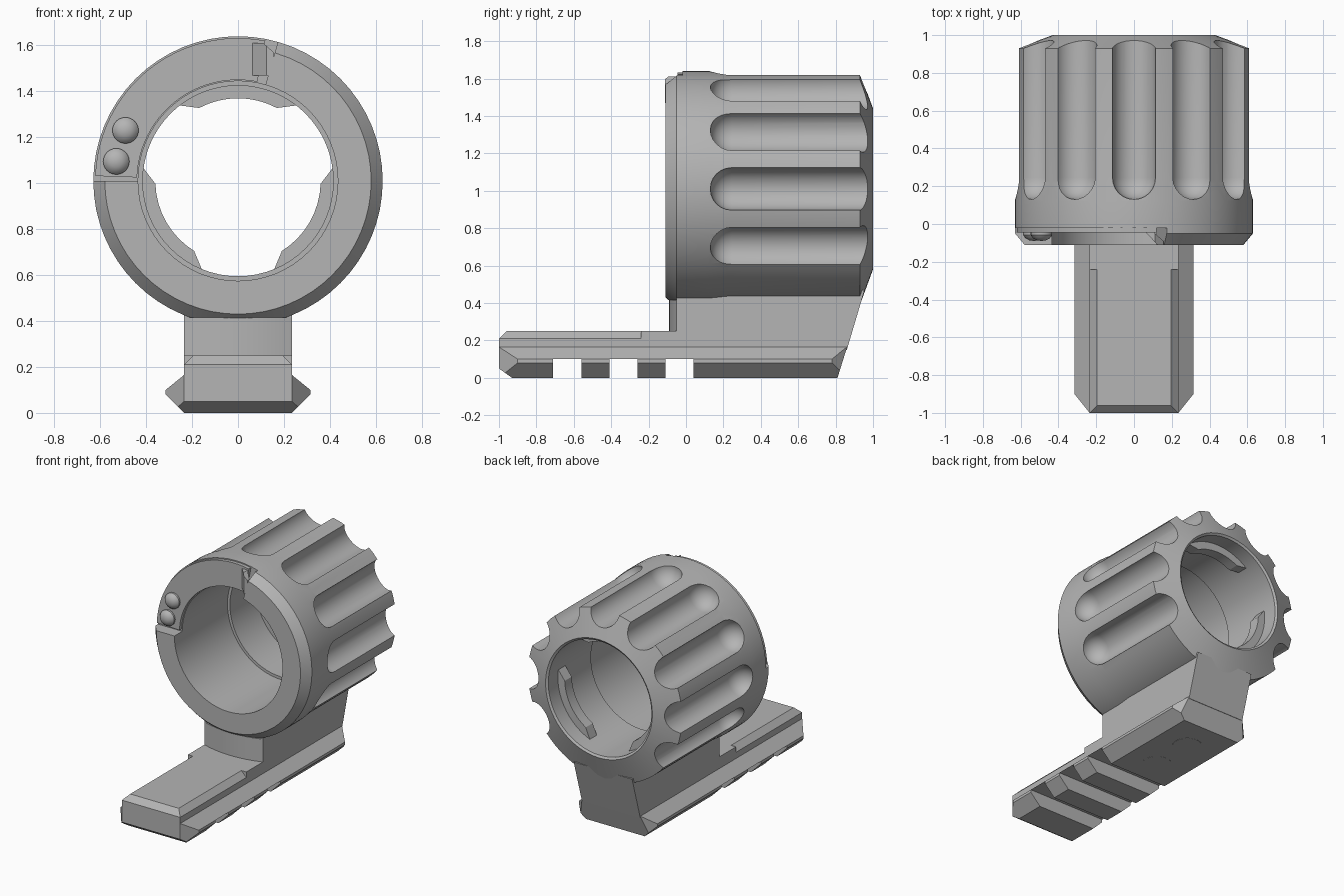
import bpy, bmesh, math
from mathutils import Vector, Matrix

default = bpy.data.objects.get("Cube")
if default:
    bpy.data.objects.remove(default, do_unlink=True)

grey = bpy.data.materials.new("matt_grey")
grey.use_nodes = True
GREY = (0.46, 0.46, 0.46, 1)
grey.diffuse_color = GREY
grey.node_tree.nodes["Principled BSDF"].inputs["Base Color"].default_value = GREY

AXIS_Z = 1.01      # height of the ring's axis
HALF = 0.235       # half width of the riser


def make(name, bm):
    bmesh.ops.recalc_face_normals(bm, faces=bm.faces)
    mesh = bpy.data.meshes.new(name)
    bm.to_mesh(mesh)
    bm.free()
    mesh.materials.append(grey)
    obj = bpy.data.objects.new(name, mesh)
    bpy.context.collection.objects.link(obj)
    return obj


def prism(points, axis, lo, hi):
    """Extrude a 2D outline along one axis."""
    def place(p, d):
        return {"x": (d, *p), "y": (p[0], d, p[1]), "z": (*p, d)}[axis]
    bm = bmesh.new()
    face = bm.faces.new([bm.verts.new(place(p, lo)) for p in points])
    moved = bmesh.ops.extrude_face_region(bm, geom=[face])["geom"]
    shift = Vector(place((0, 0), hi - lo))
    bmesh.ops.translate(bm, vec=shift, verts=[v for v in moved if isinstance(v, bmesh.types.BMVert)])
    return bm


def revolve(profile, steps, centre=(0, 0, 0), closed=True):
    """Turn (radius, y) points around a y-parallel axis."""
    bm = bmesh.new()
    verts = [bm.verts.new((r, y, 0)) for r, y in profile]
    pairs = list(zip(verts, verts[1:]))
    if closed:
        pairs.append((verts[-1], verts[0]))
    edges = [bm.edges.new(p) for p in pairs]
    bmesh.ops.spin(bm, geom=verts + edges, cent=(0, 0, 0), axis=(0, 1, 0),
                   angle=math.tau, steps=steps)
    bmesh.ops.remove_doubles(bm, verts=bm.verts, dist=0.0005)
    bmesh.ops.translate(bm, vec=centre, verts=bm.verts)
    return bm


def polar(r, degrees):
    a = math.radians(degrees)
    return (r * math.cos(a), AXIS_Z + r * math.sin(a))


def arc(r, start, end, n=24):
    return [polar(r, start + (end - start) * i / n) for i in range(n + 1)]


def slice_off(bm, point, normal):
    """Cut a convex solid by a plane and close the cut."""
    geom = bm.verts[:] + bm.edges[:] + bm.faces[:]
    bmesh.ops.bisect_plane(bm, geom=geom, plane_co=point, plane_no=normal, clear_outer=True)
    bmesh.ops.holes_fill(bm, edges=[e for e in bm.edges if e.is_boundary])


def cut(obj, cutter):
    cutter.hide_render = True
    mod = obj.modifiers.new("cut", "BOOLEAN")
    mod.operation = "DIFFERENCE"
    mod.solver = "EXACT"
    mod.object = cutter
    bpy.context.view_layer.objects.active = obj
    bpy.ops.object.modifier_apply(modifier=mod.name)
    bpy.data.objects.remove(cutter, do_unlink=True)


def smooth(obj):
    bpy.ops.object.select_all(action="DESELECT")
    obj.select_set(True)
    bpy.context.view_layer.objects.active = obj
    bpy.ops.object.shade_smooth_by_angle(angle=math.radians(28))


# Ring body with a stepped bore
ring = make("ring_body", revolve(
    [(0.435, -0.11), (0.58, -0.11), (0.63, -0.05), (0.63, 0.12), (0.62, 0.22), (0.62, 0.93),
     (0.43, 1.0), (0.415, 0.99), (0.415, 0.5), (0.435, 0.5)], 64, (0, 0, AXIS_Z)))

# Round-ended grip flutes, left out beside the mount
R = 0.115
tip = [(R * math.sin(math.radians(a)), 0.13 + R - R * math.cos(math.radians(a)))
       for a in range(0, 91, 15)]
for angle in range(-30, 211, 30):
    x, z = polar(0.622, angle)
    cut(ring, make("flute_cutter", revolve(tip + [(R, 1.2), (0, 1.2)], 32, (x, 0, z), False)))

# Recess in the front for the latch
recess = [polar(0.3, 74)] + arc(0.8, 74, 180) + [polar(0.3, 180)]
cut(ring, make("recess_cutter", prism(recess, "y", -0.3, -0.02)))
smooth(ring)

# Latch plate
latch = make("latch_plate", prism(
    arc(0.44, 178, 79) + arc(0.622, 79, 178), "y", -0.045, -0.015))
smooth(latch)

# Slanted catch at the latch end
catch = make("latch_catch", prism(
    [(0.05, -0.03), (0.125, -0.112), (0.155, -0.112), (0.155, -0.09), (0.09, -0.03)],
    "z", 1.47, 1.61))
bevel = bmesh.new()
bevel.from_mesh(catch.data)
slice_off(bevel, (0.11, 0, 1.61), (0.65, 0, 0.75))
bevel.to_mesh(catch.data)
bevel.free()

# Domed pins
dome = [(0, -0.09), (0.025, -0.086), (0.045, -0.075), (0.057, -0.058), (0.057, -0.04), (0, -0.04)]
for name, x, z in (("upper_pin", -0.49, 1.23), ("lower_pin", -0.53, 1.095)):
    smooth(make(name, revolve(dome, 24, (x, 0, z), False)))

# Bayonet lugs inside the bore
for i, mid in enumerate((90, 210, 330)):
    outline = arc(0.425, mid - 39, mid + 39, 12) + arc(0.36, mid + 28, mid - 28, 8)
    smooth(make(f"bayonet_lug_{i + 1}", prism(outline, "y", 0.8, 0.88)))

# Riser with a slanted back, joined to the ring
make("riser", prism([(-0.24, 0.15), (-0.24, 0.25), (-0.05, 0.25), (-0.05, 0.47),
                     (0.955, 0.47), (0.86, 0.15)], "x", -HALF, HALF))
bow = [(HALF * t / 6, -0.09 + 0.04 * (t / 6) ** 2) for t in range(-6, 7)]
smooth(make("riser_front", prism(bow + [(HALF, 0), (-HALF, 0)], "z", 0.24, 0.415)))

# Front deck with chamfered top edges
deck = prism([(-HALF, 0.15), (-HALF, 0.21), (-0.195, 0.25), (0.195, 0.25),
              (HALF, 0.21), (HALF, 0.15)], "y", -1, -0.24)
slice_off(deck, (0, -1, 0.21), (0, -1, 1))
make("front_deck", deck)

# Dovetail rail with trimmed ends
side = [(HALF, 0), (0.315, 0.08), (0.315, 0.1), (HALF, 0.165)]
rail_bm = prism(side + [(-x, z) for x, z in reversed(side)], "y", -1, 1)
slice_off(rail_bm, (0, -1, 0.05), (0, -0.05, -0.07))
slice_off(rail_bm, (0, 0.81, 0), (0, 0.4, -0.125))
for s in (-1, 1):
    slice_off(rail_bm, (s * HALF, -1, 0), (s * 0.1, -0.08, 0))
    slice_off(rail_bm, (s * HALF, 0.86, 0), (s * 0.1, 0.1, 0))
rail = make("dovetail_rail", rail_bm)

# Cross slots under the rail
for y in (-0.71, -0.41, -0.11):
    cut(rail, make("slot_cutter", prism(
        [(y, -0.1), (y + 0.15, -0.1), (y + 0.15, 0.1), (y, 0.1)], "x", -0.5, 0.5)))

# Flush screw caps underneath
for name, y in (("front_screw_cap", 0.24), ("rear_screw_cap", 0.56)):
    cap = bmesh.new()
    bmesh.ops.create_cone(cap, cap_ends=True, segments=32, radius1=0.1, radius2=0.1, depth=0.004,
                          matrix=Matrix.Translation((0, y, 0.002)))
    bmesh.ops.translate(cap, vec=(0, 0, -0.001), verts=cap.verts)
    smooth(make(name, cap))
